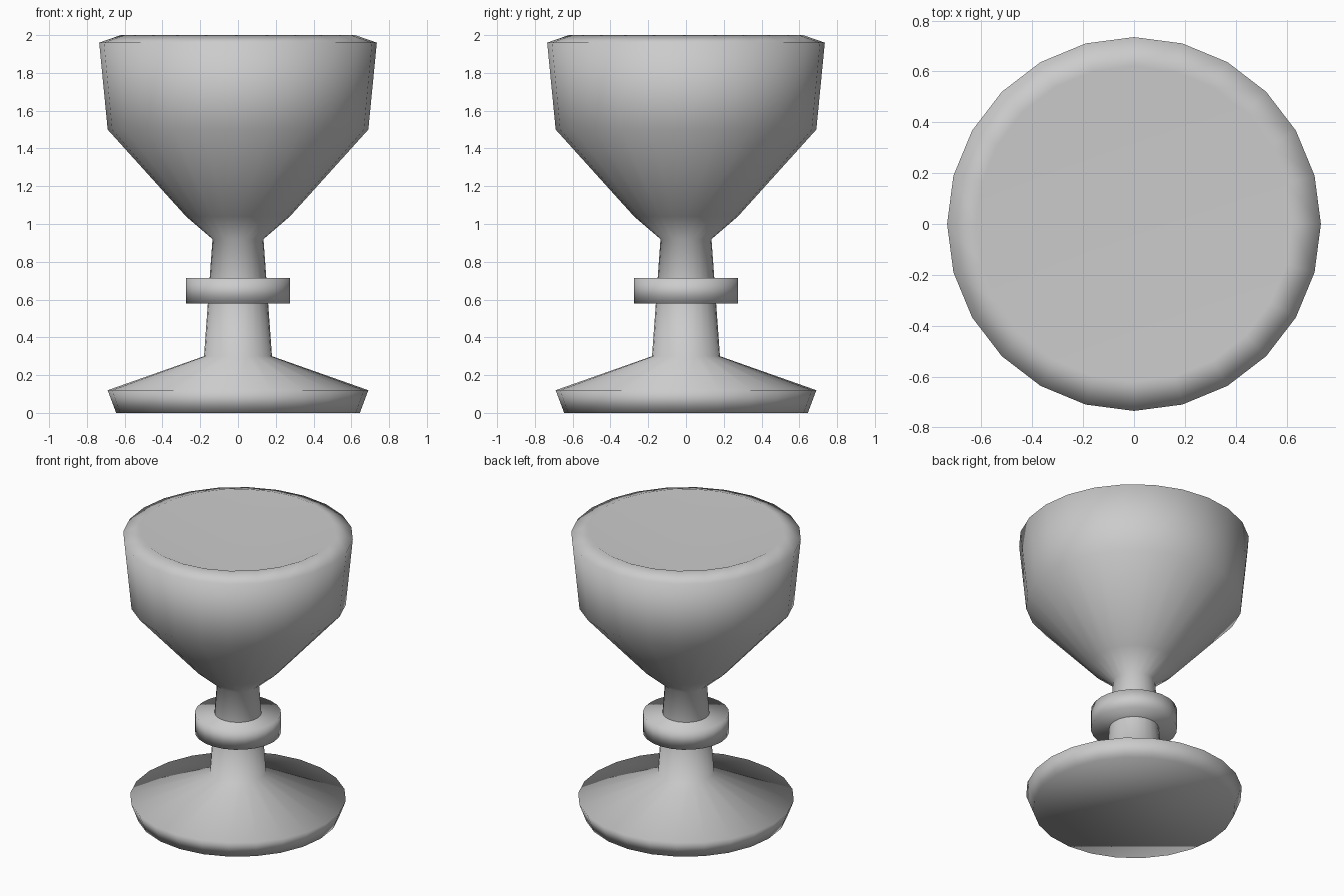
import bpy, bmesh
from math import cos, sin, tau

if "Cube" in bpy.data.objects:
    bpy.data.objects.remove(bpy.data.objects["Cube"])

SIDES = 24


def lathe(name, profile):
    """Revolve (radius, z) points around z; radius 0 makes a pole, smooth shaded."""
    bm = bmesh.new()
    rings = []
    for r, z in profile:
        n = SIDES if r > 0 else 1
        rings.append([bm.verts.new((r * cos(tau * i / SIDES), r * sin(tau * i / SIDES), z))
                      for i in range(n)])
    for a, b in zip(rings, rings[1:]):
        for i in range(SIDES):
            j = (i + 1) % SIDES
            quad = [a[i % len(a)], a[j % len(a)], b[j % len(b)], b[i % len(b)]]
            bm.faces.new(list(dict.fromkeys(quad)))
    # close open ends with flat caps
    for ring in (rings[0], rings[-1]):
        if len(ring) > 1:
            bm.faces.new(ring)
    bmesh.ops.recalc_face_normals(bm, faces=bm.faces)
    for f in bm.faces:
        f.smooth = True
    mesh = bpy.data.meshes.new(name)
    bm.to_mesh(mesh)
    bm.free()
    obj = bpy.data.objects.new(name, mesh)
    bpy.context.collection.objects.link(obj)
    return obj


# foot, stem and bowl with conical hollow
lathe("goblet_body", [
    (0.645, 0.0), (0.69, 0.12),      # foot
    (0.18, 0.30), (0.135, 0.92),     # stem
    (0.275, 1.04), (0.69, 1.50),     # bowl
    (0.735, 1.96), (0.62, 2.0),      # lip
    (0.0, 1.70),                     # hollow
])

# ring around the stem
lathe("stem_collar", [(0.275, 0.58), (0.275, 0.715)])
